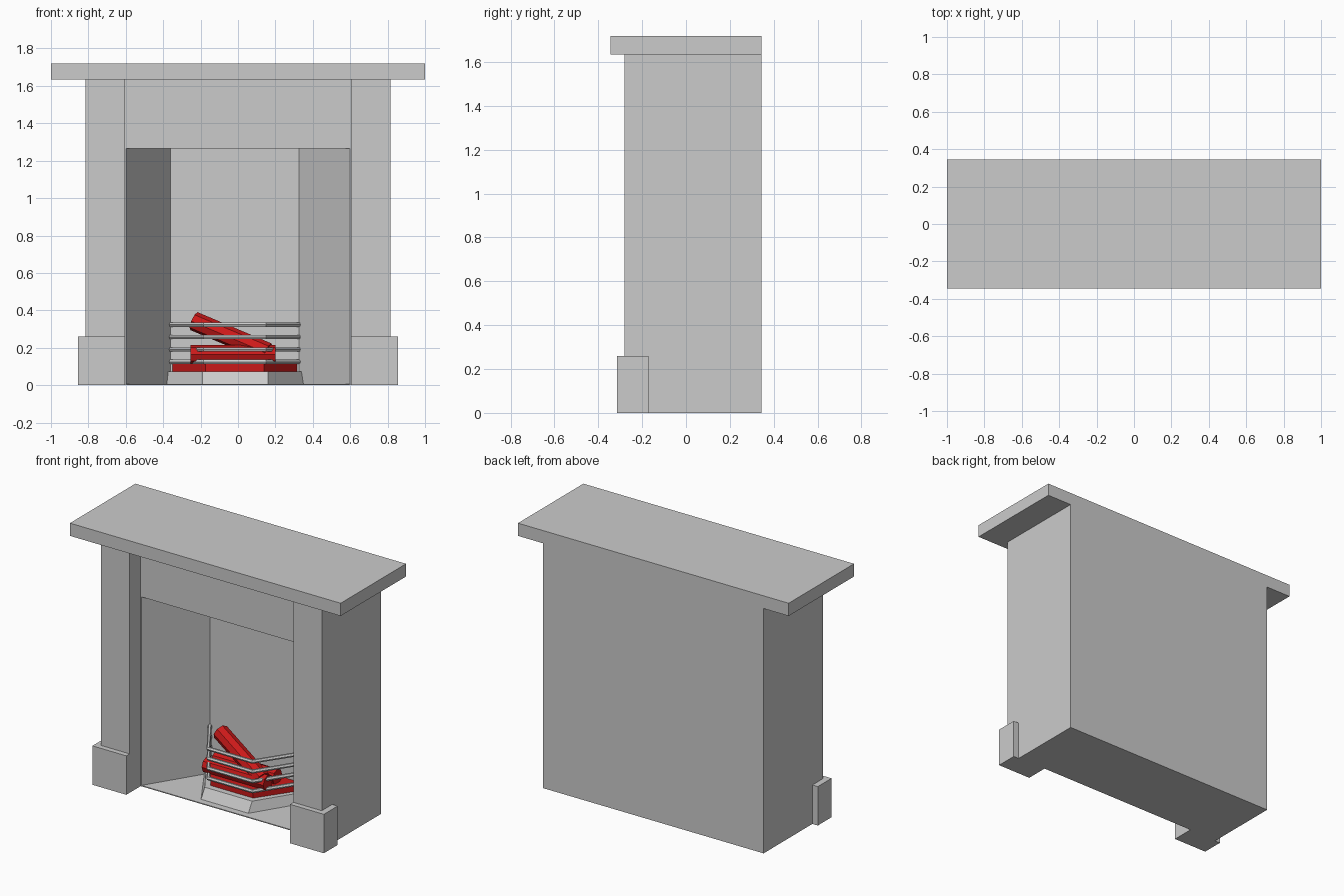
import bpy, bmesh
from mathutils import Vector

if "Cube" in bpy.data.objects:
    bpy.data.objects.remove(bpy.data.objects["Cube"])

red = bpy.data.materials.new("ember_red")
red.diffuse_color = (0.6, 0.01, 0.01, 1)
red.use_nodes = True
red.node_tree.nodes["Principled BSDF"].inputs["Base Color"].default_value = red.diffuse_color


def finish(name, bm, mat=None):
    bmesh.ops.recalc_face_normals(bm, faces=bm.faces[:])
    me = bpy.data.meshes.new(name)
    bm.to_mesh(me)
    bm.free()
    ob = bpy.data.objects.new(name, me)
    bpy.context.collection.objects.link(ob)
    if mat:
        me.materials.append(mat)
    return ob


def prism(name, bottom, z0, z1, mat=None, top=None):
    """Solid between a floor outline and a (possibly smaller) top outline."""
    bm = bmesh.new()
    a = [bm.verts.new((x, y, z0)) for x, y in bottom]
    b = [bm.verts.new((x, y, z1)) for x, y in (top or bottom)]
    bm.faces.new(a)
    bm.faces.new(b)
    n = len(a)
    for i in range(n):
        j = (i + 1) % n
        bm.faces.new((a[i], a[j], b[j], b[i]))
    return finish(name, bm, mat)


def box(name, x0, x1, y0, y1, z0, z1):
    return prism(name, [(x0, y0), (x1, y0), (x1, y1), (x0, y1)], z0, z1)


def log(name, p, q, r):
    """Eight-sided log from p to q."""
    p, q = Vector(p), Vector(q)
    bm = bmesh.new()
    bmesh.ops.create_cone(bm, cap_ends=True, segments=8, radius1=r, radius2=r,
                          depth=(q - p).length)
    ob = finish(name, bm, red)
    ob.location = (p + q) / 2
    ob.rotation_euler = (q - p).to_track_quat('Z', 'Y').to_euler()
    return ob


# Mantel shelf
box("mantel_shelf", -1, 1, -0.345, 0.345, 1.635, 1.72)

# Surround: one block whose frieze is recessed between two pilasters
surround = prism("surround", [
    (-0.815, -0.28), (-0.605, -0.28), (-0.605, -0.163), (0.605, -0.163),
    (0.605, -0.28), (0.815, -0.28), (0.815, 0.345), (-0.815, 0.345)], 0, 1.635)

# Splayed firebox opening
cutter = prism("firebox_cutter", [
    (-0.604, -0.17), (0.604, -0.17), (0.325, 0.22), (-0.36, 0.22)], 0.006, 1.265)
cutter.hide_render = True
cutter.hide_viewport = True
cut = surround.modifiers.new("firebox", 'BOOLEAN')
cut.operation = 'DIFFERENCE'
cut.solver = 'EXACT'
cut.object = cutter

# Pilaster plinths
for side, s in (("left", -1), ("right", 1)):
    xa, xb = sorted((0.605 * s, 0.855 * s))
    box("plinth_" + side, xa, xb, -0.315, -0.17, 0, 0.26)

# Grate base with sloping bay front
prism("grate_base",
      [(-0.19, -0.12), (0.16, -0.12), (0.375, 0.225), (-0.405, 0.225)], 0.004, 0.072,
      top=[(-0.19, -0.08), (0.16, -0.08), (0.355, 0.225), (-0.39, 0.225)])

# Ember bed
prism("ember_bed", [(-0.175, -0.04), (0.14, -0.04), (0.315, 0.215), (-0.35, 0.215)],
      0.07, 0.125, red)

# Logs
log("log_front", (-0.255, 0.03, 0.165), (0.2, 0.03, 0.165), 0.05)
log("log_rear", (-0.255, 0.13, 0.165), (0.2, 0.13, 0.165), 0.05)
log("log_leaning", (0.16, 0.03, 0.175), (-0.235, 0.15, 0.342), 0.052)

# Grate bars following the bay
for i in range(4):
    cu = bpy.data.curves.new(f"grate_bar_{i + 1}", 'CURVE')
    cu.dimensions = '3D'
    cu.bevel_depth = 0.013
    cu.bevel_resolution = 1
    cu.use_fill_caps = True
    sp = cu.splines.new('POLY')
    pts = [(-0.365, 0.225), (-0.18, -0.055), (0.145, -0.055), (0.33, 0.225)]
    sp.points.add(len(pts) - 1)
    for pt, (x, y) in zip(sp.points, pts):
        pt.co = (x, y, 0.125 + 0.066 * i, 1)
    sp.use_smooth = False
    bpy.context.collection.objects.link(bpy.data.objects.new(cu.name, cu))
